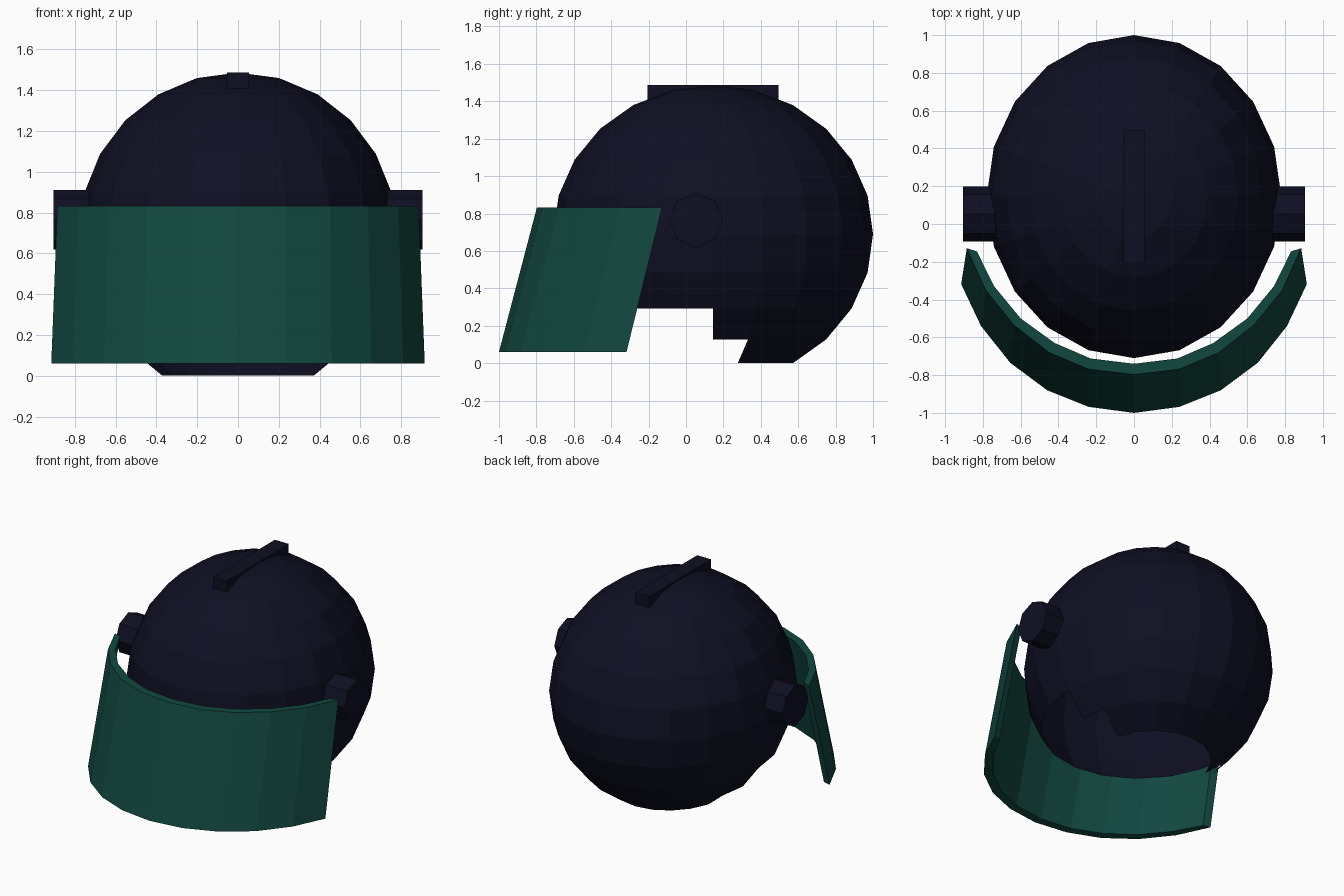
import bpy, bmesh, math
from mathutils import Matrix, Vector

if "Cube" in bpy.data.objects:
    bpy.data.objects.remove(bpy.data.objects["Cube"])


def material(name, rgb):
    m = bpy.data.materials.new(name)
    m.diffuse_color = (*rgb, 1)
    m.use_nodes = True
    m.node_tree.nodes["Principled BSDF"].inputs["Base Color"].default_value = m.diffuse_color
    return m


NAVY = material("dark navy", (0.0046, 0.0046, 0.0165))
GREEN = material("visor green", (0.0058, 0.064, 0.051))


def make(name, bm, mat):
    mesh = bpy.data.meshes.new(name)
    bm.to_mesh(mesh)
    bm.free()
    mesh.materials.append(mat)
    ob = bpy.data.objects.new(name, mesh)
    bpy.context.collection.objects.link(ob)
    return ob


# Helmet shell: stretched sphere, open below and cut away at the face
C = Vector((0, 0.145, 0.69))
bm = bmesh.new()
bmesh.ops.create_uvsphere(bm, u_segments=20, v_segments=12, radius=1,
                          matrix=Matrix.Translation(C) @ Matrix.Diagonal((0.78, 0.855, 0.796, 1)))
cut = []
for f in bm.faces:
    c = f.calc_center_median()
    if c.z < 0 or (c.z < 0.29 and c.y < C.y) or (c.z < 0.125 and c.y < 0.3):
        cut.append(f)
bmesh.ops.delete(bm, geom=cut, context='FACES')
make("helmet_shell", bm, NAVY)

# Ridge on the crown
bm = bmesh.new()
bmesh.ops.create_cube(bm, size=1, matrix=Matrix.Translation((0, 0.145, 1.445))
                      @ Matrix.Diagonal((0.11, 0.70, 0.085, 1)))
make("crown_ridge", bm, NAVY)

# Visor pivots, one on each side
for side, s in (("right", 1), ("left", -1)):
    bm = bmesh.new()
    bmesh.ops.create_cone(bm, cap_ends=True, segments=8, radius1=0.145, radius2=0.145, depth=0.205,
                          matrix=Matrix.Translation((s * 0.8025, 0.053, 0.765))
                          @ Matrix.Rotation(math.pi / 2, 4, 'Y'))
    make("visor_pivot_" + side, bm, NAVY)

# Visor: four half outlines, mirrored and skinned into a curved plate
TOP_OUT = [(0, -.797), (.24, -.768), (.45, -.68), (.635, -.535), (.785, -.35), (.885, -.128)]
TOP_IN = [(0, -.74), (.23, -.712), (.42, -.63), (.60, -.50), (.74, -.33), (.832, -.145)]
LOW_OUT = [(0, -1.0), (.24, -.968), (.46, -.88), (.655, -.735), (.81, -.54), (.915, -.318)]
LOW_IN = [(0, -.94), (.23, -.911), (.432, -.825), (.615, -.692), (.762, -.515), (.862, -.33)]
bm = bmesh.new()
rails = []
for half, z in ((TOP_OUT, .833), (TOP_IN, .833), (LOW_IN, .06), (LOW_OUT, .06)):
    full = [(-x, y) for x, y in half[:0:-1]] + half
    rails.append([bm.verts.new((x, y, z)) for x, y in full])
n = len(rails[0])
for a in range(4):
    p, q = rails[a], rails[(a + 1) % 4]
    for i in range(n - 1):
        bm.faces.new((p[i], p[i + 1], q[i + 1], q[i]))
for i in (0, n - 1):
    bm.faces.new([r[i] for r in rails])
bmesh.ops.recalc_face_normals(bm, faces=bm.faces)
make("visor", bm, GREEN)
